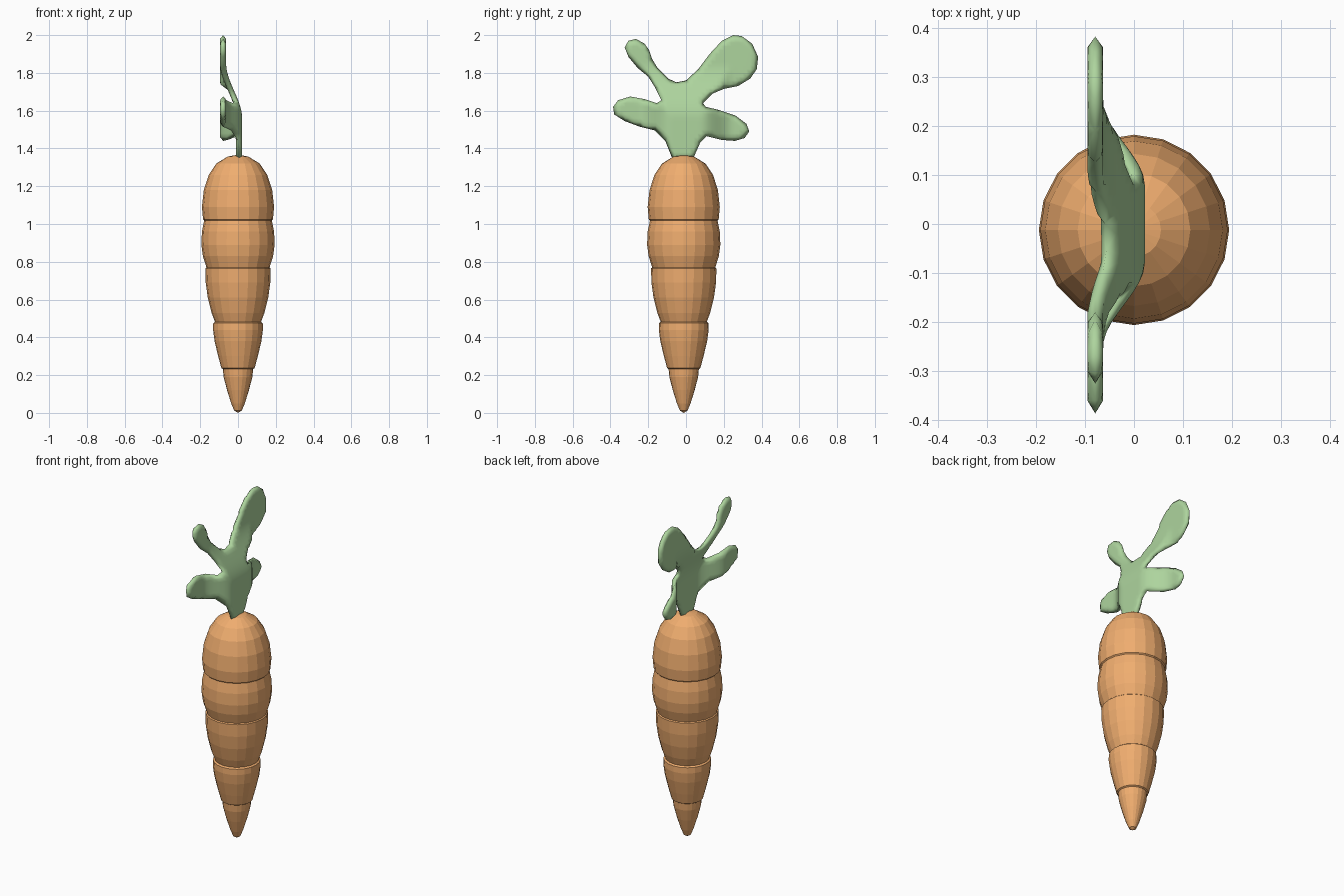
import bpy, bmesh, math
from mathutils import Vector
from mathutils.geometry import delaunay_2d_cdt, intersect_point_line

if "Cube" in bpy.data.objects:
    bpy.data.objects.remove(bpy.data.objects["Cube"])


def finish(name, bm, color, smooth):
    bmesh.ops.recalc_face_normals(bm, faces=bm.faces)
    me = bpy.data.meshes.new(name)
    bm.to_mesh(me)
    bm.free()
    mat = bpy.data.materials.new(name + "_colour")
    mat.diffuse_color = color
    mat.use_nodes = True
    mat.node_tree.nodes["Principled BSDF"].inputs["Base Color"].default_value = mat.diffuse_color
    me.materials.append(mat)
    for p in me.polygons:
        p.use_smooth = smooth
    ob = bpy.data.objects.new(name, me)
    bpy.context.collection.objects.link(ob)
    return ob


# Carrot root: (radius, height) profile with stepped grooves, turned in 20 sides
profile = [(.02, .012), (.036, .05), (.058, .12), (.076, .19), (.08, .232),
           (.088, .237), (.105, .3), (.124, .38), (.132, .44), (.131, .475),
           (.122, .482), (.14, .53), (.16, .61), (.171, .69), (.173, .765),
           (.167, .77), (.186, .83), (.194, .89), (.191, .96), (.179, 1.018),
           (.185, 1.024), (.191, 1.09), (.181, 1.18), (.155, 1.26),
           (.115, 1.32), (.055, 1.357)]
SIDES, CY = 20, -0.012
bm = bmesh.new()
rings = []
for r, z in profile:
    rings.append([bm.verts.new((r * math.cos(a), CY + r * math.sin(a), z))
                  for a in (2 * math.pi * i / SIDES for i in range(SIDES))])
for lo, hi in zip(rings, rings[1:]):
    for i in range(SIDES):
        j = (i + 1) % SIDES
        bm.faces.new((lo[i], lo[j], hi[j], hi[i]))
for ring, z in ((rings[0], 0.0), (rings[-1], 1.367)):
    tip = bm.verts.new((0, CY, z))
    for i in range(SIDES):
        bm.faces.new((ring[i], ring[(i + 1) % SIDES], tip))
finish("carrot_root", bm, (.87, .42, .16, 1), False)

# Leafy top: (y, z) outline of stem and four lobes
outline = [Vector(p) for p in (
    (-.07, 1.34), (-.11, 1.44), (-.165, 1.495), (-.245, 1.515), (-.325, 1.545),
    (-.38, 1.58), (-.386, 1.62), (-.36, 1.655), (-.295, 1.675), (-.215, 1.66),
    (-.155, 1.64), (-.13, 1.655), (-.165, 1.725), (-.2, 1.78), (-.255, 1.825),
    (-.305, 1.885), (-.325, 1.935), (-.305, 1.97), (-.265, 1.98), (-.22, 1.955),
    (-.195, 1.92), (-.18, 1.875), (-.15, 1.825), (-.095, 1.77), (-.05, 1.75),
    (0, 1.76), (.065, 1.82), (.125, 1.9), (.19, 1.97), (.25, 2.0),
    (.295, 1.995), (.35, 1.955), (.382, 1.885), (.375, 1.82), (.34, 1.77),
    (.275, 1.73), (.2, 1.715), (.14, 1.69), (.09, 1.64), (.105, 1.62),
    (.17, 1.605), (.26, 1.575), (.32, 1.53), (.335, 1.49), (.31, 1.455),
    (.26, 1.44), (.19, 1.445), (.11, 1.465), (.075, 1.43), (.035, 1.34))]
n = len(outline)


def rim_distance(p):
    best = 9.0
    for i in range(n):
        a, b = outline[i], outline[(i + 1) % n]
        t = max(0, min(1, (p - a).dot(b - a) / (b - a).length_squared))
        best = min(best, (p - a.lerp(b, t)).length)
    return best


def bend(y, z):
    # Lobes sweep back towards -x away from the stem
    t = max((abs(y) - .08) / .17, (z - 1.56) / .29)
    t = max(0, min(1, t))
    return .006 - .085 * t * t * (3 - 2 * t)


# Fill the outline with a fine grid, then give it rounded thickness
STEP = .02
grid = [Vector((-.4 + STEP * i, 1.34 + STEP * j)) for i in range(41) for j in range(34)]
points = outline + [p for p in grid if rim_distance(p) > .008]
flat, _, tris, *_ = delaunay_2d_cdt(points, [], [list(range(n))], 1, 1e-5)
bm = bmesh.new()
sides = ([], [])
for p in flat:
    d = rim_distance(p)
    h = .016 * math.sqrt(max(0, 1 - (1 - min(d / .022, 1)) ** 2))
    x = bend(p.x, p.y)
    front = bm.verts.new((x + h, p.x, p.y))
    sides[0].append(front)
    sides[1].append(front if d < 1e-4 else bm.verts.new((x - h, p.x, p.y)))
for f in tris:
    for k, side in enumerate(sides):
        vs = [side[i] for i in (f if k == 0 else reversed(f))]
        if bm.faces.get(vs) is None:
            bm.faces.new(vs)
bmesh.ops.delete(bm, geom=[v for v in bm.verts if not v.link_faces], context='VERTS')
finish("leafy_top", bm, (.42, .66, .34, 1), True)
